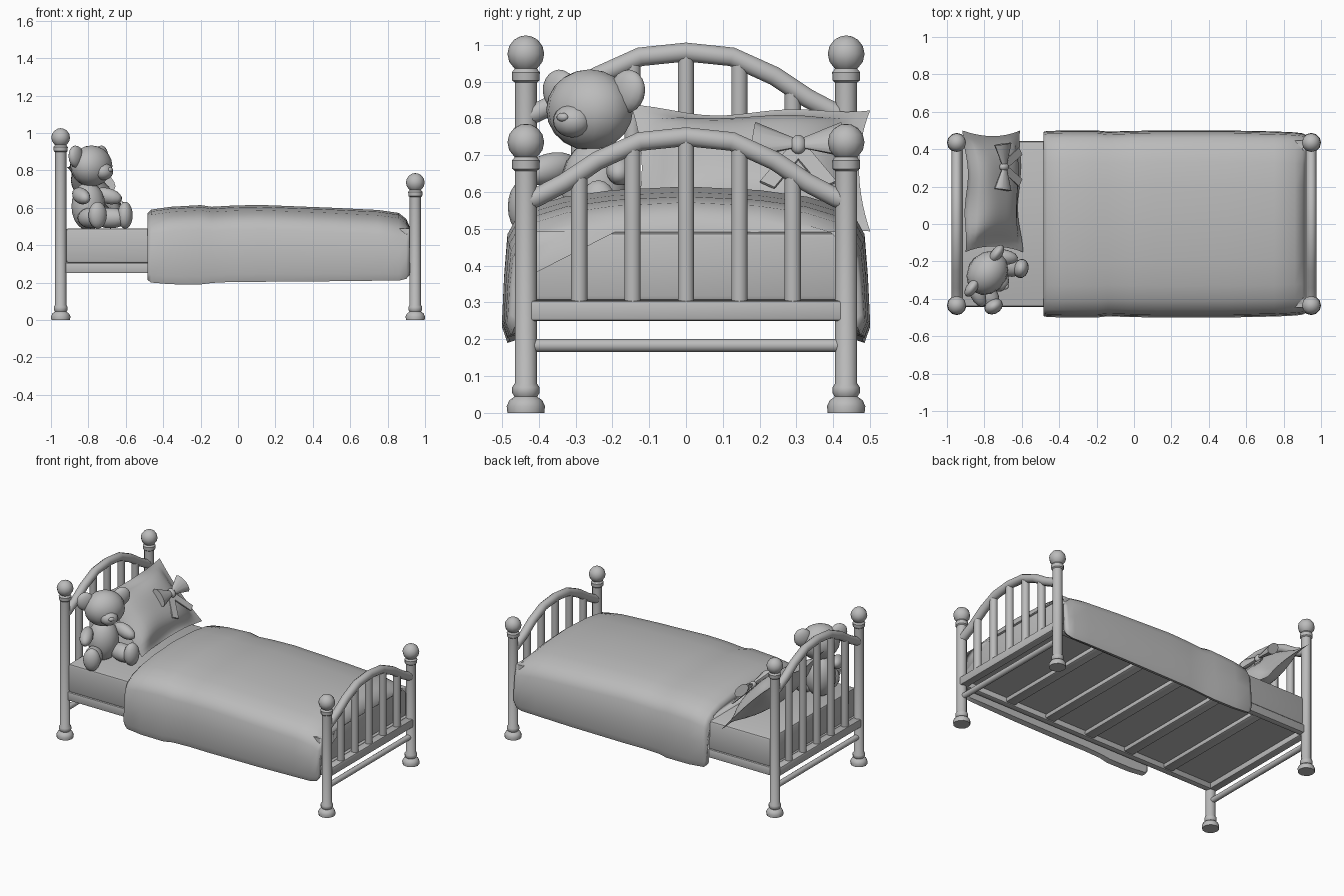
import bpy, bmesh, math
from mathutils import Matrix, Vector

if "Cube" in bpy.data.objects:
    bpy.data.objects.remove(bpy.data.objects["Cube"])

grey = bpy.data.materials.new("plain_grey")
grey.diffuse_color = (0.5, 0.5, 0.5, 1)
grey.use_nodes = True
grey.node_tree.nodes["Principled BSDF"].inputs["Base Color"].default_value = grey.diffuse_color


def finish(name, bm, angle=40):
    bmesh.ops.remove_doubles(bm, verts=bm.verts, dist=0.0002)
    bmesh.ops.recalc_face_normals(bm, faces=bm.faces)
    me = bpy.data.meshes.new(name)
    bm.to_mesh(me)
    bm.free()
    ob = bpy.data.objects.new(name, me)
    bpy.context.collection.objects.link(ob)
    me.materials.append(grey)
    bpy.ops.object.select_all(action='DESELECT')
    ob.select_set(True)
    bpy.context.view_layer.objects.active = ob
    bpy.ops.object.shade_smooth_by_angle(angle=math.radians(angle))
    return ob


def box(name, lo, hi, bevel=0.0):
    lo, hi = Vector(lo), Vector(hi)
    bm = bmesh.new()
    m = Matrix.Translation((lo + hi) / 2) @ Matrix.Diagonal((*(hi - lo), 1))
    bmesh.ops.create_cube(bm, size=1, matrix=m)
    if bevel:
        bmesh.ops.bevel(bm, geom=bm.edges[:], offset=bevel, segments=2, affect='EDGES', profile=0.5)
    return finish(name, bm)


def ellipsoid(name, loc, radii, base=Matrix(), rot=Matrix()):
    bm = bmesh.new()
    m = base @ Matrix.Translation(loc) @ rot @ Matrix.Diagonal((*radii, 1))
    bmesh.ops.create_uvsphere(bm, u_segments=14, v_segments=10, radius=1, matrix=m)
    return finish(name, bm, 60)


def loft(name, rings, closed=True, caps=False, angle=40):
    bm = bmesh.new()
    vs = [[bm.verts.new(p) for p in r] for r in rings]
    n = len(rings[0])
    for a, b in zip(vs, vs[1:]):
        for i in range(n if closed else n - 1):
            j = (i + 1) % n
            bm.faces.new((a[i], a[j], b[j], b[i]))
    if caps:
        bm.faces.new(vs[0])
        bm.faces.new(vs[-1])
    return finish(name, bm, angle)


def tube(name, pts, r, sides=10):
    pts = [Vector(p) for p in pts]
    rings = []
    for i, p in enumerate(pts):
        t = (pts[min(i + 1, len(pts) - 1)] - pts[max(i - 1, 0)]).normalized()
        a = Vector((1, 0, 0))
        b = t.cross(a)
        rings.append([p + r * (math.cos(k) * a + math.sin(k) * b)
                      for k in (2 * math.pi * s / sides for s in range(sides))])
    return loft(name, rings, caps=True)


# Turned posts with ball finials
def post(name, x, y, h):
    prof = [(0.0, 0), (.05, 0), (.052, .018), (.045, .034), (.031, .044), (.037, .054),
            (.037, .07), (.03, .08), (.03, h - .128), (.037, h - .122), (.038, h - .1), (.03, h - .09)]
    prof += [(.05 * math.cos(a), h - .05 + .05 * math.sin(a))
             for a in (math.radians(d) for d in (-50, -25, 0, 25, 50, 72, 90))]
    rings = [[(x + r * math.cos(k), y + r * math.sin(k), z)
              for k in (math.pi * s / 6 for s in range(12))] for r, z in prof]
    loft(name, rings)


# Headboard and footboard: posts, arch, spindles, rails
arch = [(0, .75), (.125, .737), (.24, .685), (.33, .625), (.41, .583)]
for end, x, lift, h in (("head", -.948, .23, 1.025), ("foot", .948, 0, .785)):
    for side, y in (("right", -.435), ("left", .435)):
        post(f"{end}_post_{side}", x, y, h)
    half = [(x, y, z + lift) for y, z in arch] + [(x, .435, .575 + lift)]
    tube(f"{end}_arch", [(x, -y, z) for _, y, z in half[:0:-1]] + half, .027)
    for i, (y, z) in enumerate(((-.29, .655), (-.145, .73), (0, .75), (.145, .73), (.29, .655))):
        tube(f"{end}_spindle_{i + 1}", [(x, y, .29), (x, y, z + lift)], .023)
    box(f"{end}_rail", (x - .026, -.43, .25), (x + .026, .43, .305), .008)
    tube(f"{end}_low_bar", [(x, -.435, .183), (x, .435, .183)], .018)

# Bed frame and mattress
for side, s in (("right", -1), ("left", 1)):
    box(f"side_rail_{side}", (-.93, s * .425 - .02, .25), (.93, s * .425 + .02, .305), .006)
box("base_panel", (-.925, -.41, .285), (.925, .41, .305))
for i in range(5):
    x = -.6 + .3 * i
    box(f"cross_slat_{i + 1}", (x - .035, -.41, .255), (x + .035, .41, .286), .01)
box("mattress", (-.92, -.443, .304), (.912, .443, .49), .014)

# Blanket: draped cross-sections along the bed
sections = [(-.485, .57, .215, .985), (-.465, .59, .2, .995), (-.36, .605, .191, 1), (-.2, .614, .19, 1),
            (-.14, .605, .198, .988), (-.02, .612, .204, .995), (.12, .615, .204, 1), (.5, .6, .207, 1),
            (.75, .588, .21, .99), (.86, .572, .21, .98), (.9, .54, .22, .97), (.917, .5, .24, .955)]
rings = []
for x, top, bot, w in sections:
    drop = [(0, 0), (.2, .01), (.33, .028), (.41, .052), (.46, .085), (.485, .13)]
    half = [(y * w, max(top - d, .42)) for y, d in drop]
    z0 = half[-1][1]
    half = [(y, max(z, .492 if y < .44 else z)) for y, z in half]
    half += [(.494 * w, z0 + (bot - z0) * .4), (.5 * w, z0 + (bot - z0) * .85), (.485 * w, bot)]
    outer = [(-y, z) for y, z in half[:0:-1]] + half
    inner = [(.455, bot + .01), (.446, .49), (-.446, .49), (-.455, bot + .01)]
    rings.append([(x, y, z) for y, z in outer + inner])
rings.append(rings[0])
bl = loft("blanket", rings[:-1], angle=50)
bm = bmesh.new()
bm.from_mesh(bl.data)
# close the two ends around the mattress
ends = [e for e in bm.edges if e.is_boundary]
bmesh.ops.holes_fill(bm, edges=ends, sides=0)
bmesh.ops.triangulate(bm, faces=[f for f in bm.faces if len(f.verts) > 4])
bmesh.ops.recalc_face_normals(bm, faces=bm.faces)
bm.to_mesh(bl.data)
bm.free()

# Pillow leaning on the headboard, with a thin flat border
up = Vector((-.30, 0, .32)).normalized()
side = Vector((0, 1, 0))
out = Vector((.32, 0, .30)).normalized()
mid = Vector((-.755, .175, .665))
N, M = 20, 16
bm = bmesh.new()
for face in (1, -1):
    grid = []
    for i in range(N + 1):
        row = []
        for j in range(M + 1):
            u, v = 2 * i / N - 1, 2 * j / M - 1
            puff = max(0, 1 - (abs(u) / .84) ** 3) * max(0, 1 - (abs(v) / .84) ** 3)
            t = .075 * puff ** .6 + (.004 if max(abs(u), abs(v)) < .99 else 0)
            p = mid + side * u * (.295 + .03 * v * v) + up * v * (.205 + .02 * u * u)
            p += out * (face * t + .012 * math.sin(5 * u) * v * v)
            row.append(bm.verts.new(p))
        grid.append(row)
    for i in range(N):
        for j in range(M):
            bm.faces.new((grid[i][j], grid[i + 1][j], grid[i + 1][j + 1], grid[i][j + 1]))
finish("pillow", bm, 50)

# Ribbon bow on the pillow
bow = Matrix((side, up, out)).transposed().to_4x4()
bow.translation = mid + side * .13 + up * .005 + out * .088
ellipsoid("bow_knot", (0, 0, 0), (.022, .03, .022), bow)
for name, s in (("right", -1), ("left", 1)):
    bm = bmesh.new()
    m = (bow @ Matrix.Translation((s * .068, .008, .004)) @ Matrix.Rotation(s * .12, 4, 'Z')
         @ Matrix.Diagonal((1, 1, .5, 1)) @ Matrix.Rotation(s * math.pi / 2, 4, 'Y'))
    bmesh.ops.create_cone(bm, cap_ends=True, segments=12, radius1=.018, radius2=.06, depth=.11, matrix=m)
    finish(f"bow_loop_{name}", bm)
    bm = bmesh.new()
    m = (bow @ Matrix.Translation((s * .045, -.075, -.012)) @ Matrix.Rotation(s * .55, 4, 'Z')
         @ Matrix.Diagonal((.045, .15, .008, 1)))
    bmesh.ops.create_cube(bm, size=1, matrix=m)
    finish(f"bow_tail_{name}", bm)

# Teddy sitting on the mattress, turned toward the front corner
bear = Matrix.Translation((-.80, -.25, .488)) @ Matrix.Rotation(math.radians(-36), 4, 'Z')
ellipsoid("teddy_body", (0, 0, .12), (.088, .095, .13), bear)
ellipsoid("teddy_head", (.02, 0, .335), (.105, .125, .11), bear)
ellipsoid("teddy_snout", (.1, 0, .305), (.05, .055, .045), bear)
ellipsoid("teddy_nose", (.145, 0, .315), (.012, .018, .012), bear)
for name, s in (("right", -1), ("left", 1)):
    ellipsoid(f"teddy_ear_{name}", (0, s * .112, .385), (.03, .055, .06), bear, Matrix.Rotation(-s * .4, 4, 'X'))
    ellipsoid(f"teddy_arm_{name}", (.04, s * .12, .175), (.08, .04, .042), bear,
              Matrix.Rotation(s * .5, 4, 'Z') @ Matrix.Rotation(.25, 4, 'Y'))
    ellipsoid(f"teddy_leg_{name}", (.08, s * .09, .057), (.1, .055, .055), bear, Matrix.Rotation(s * .4, 4, 'Z'))
    ellipsoid(f"teddy_foot_{name}", (.152, s * .125, .072), (.04, .052, .072), bear, Matrix.Rotation(s * .4, 4, 'Z'))
